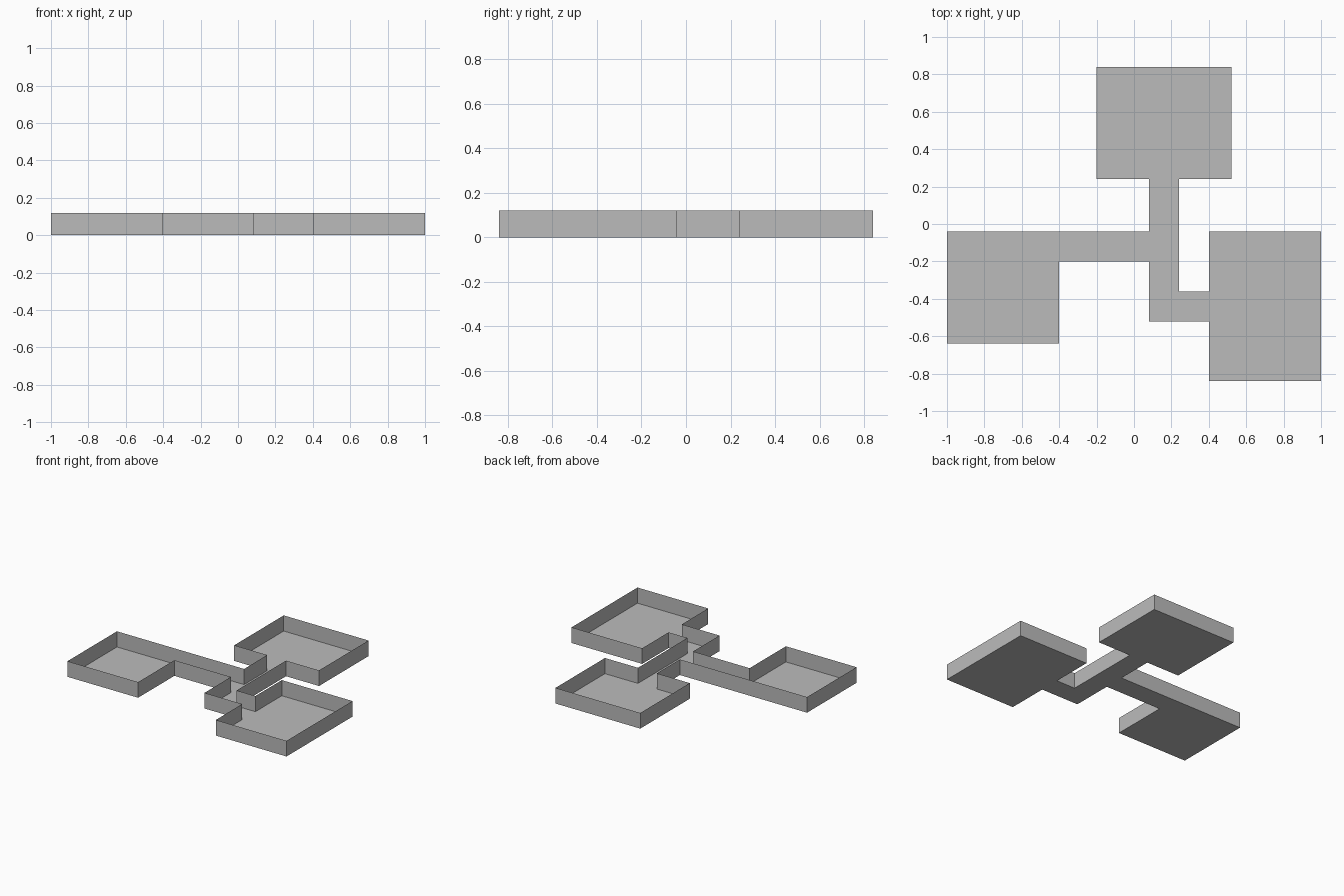
import bpy

if "Cube" in bpy.data.objects:
    bpy.data.objects.remove(bpy.data.objects["Cube"])

WALL_HEIGHT = 0.12

# Floor plan, counter-clockwise: three rooms joined by open corridors
PLAN = [
    (-1.0, -0.64), (-0.4, -0.64), (-0.4, -0.2),                              # left room
    (0.08, -0.2), (0.08, -0.52), (0.4, -0.52),                               # junction
    (0.4, -0.84), (1.0, -0.84), (1.0, -0.04), (0.4, -0.04),                  # right room
    (0.4, -0.36), (0.24, -0.36), (0.24, 0.24),                               # corridor
    (0.52, 0.24), (0.52, 0.84), (-0.2, 0.84), (-0.2, 0.24),                  # back room
    (0.08, 0.24), (0.08, -0.04), (-1.0, -0.04),                              # corridor, left room
]

grey = bpy.data.materials.new("plain_grey")
grey.diffuse_color = (0.5, 0.5, 0.5, 1)
grey.use_nodes = True
grey.node_tree.nodes["Principled BSDF"].inputs["Base Color"].default_value = grey.diffuse_color


def add_part(name, verts, faces):
    mesh = bpy.data.meshes.new(name)
    mesh.from_pydata(verts, [], faces)
    mesh.materials.append(grey)
    mesh.update()
    obj = bpy.data.objects.new(name, mesh)
    bpy.context.collection.objects.link(obj)
    return obj


n = len(PLAN)
base = [(x, y, 0) for x, y in PLAN]
rim = [(x, y, WALL_HEIGHT) for x, y in PLAN]

# One continuous floor, facing up
add_part("floor", base, [tuple(range(n))])

# Thin single-sheet walls along the plan, facing into the rooms
add_part("walls", base + rim,
         [(i, n + i, n + (i + 1) % n, (i + 1) % n) for i in range(n)])
